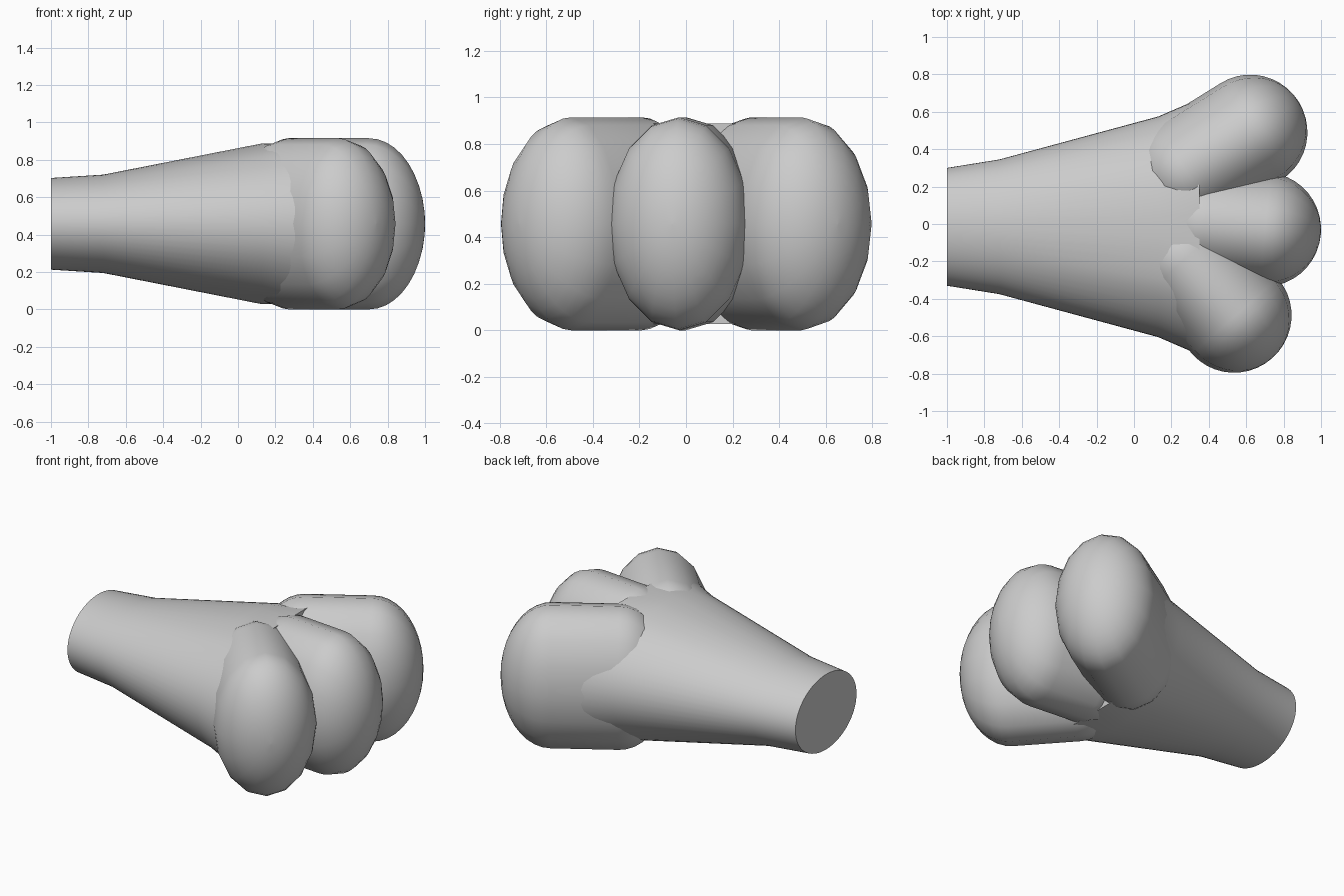
import bpy, bmesh, math
from mathutils import Matrix

cube = bpy.data.objects.get("Cube")
if cube:
    bpy.data.objects.remove(cube)

grey = bpy.data.materials.new("plain grey")
grey.use_nodes = True
colour = (0.6, 0.6, 0.6, 1)
grey.diffuse_color = colour
grey.node_tree.nodes["Principled BSDF"].inputs["Base Color"].default_value = colour


def loft(name, rings, sides, matrix, limit=10):
    """Skin elliptical rings (x, half width, half height) along local x."""
    bm = bmesh.new()
    loops = []
    for x, w, h in rings:
        loop = []
        for i in range(sides):
            a = 2 * math.pi * i / sides
            z = max(-limit, min(limit, h * math.sin(a)))
            loop.append(bm.verts.new((x, w * math.cos(a), z)))
        loops.append(loop)
    for a, b in zip(loops, loops[1:]):
        for i in range(sides):
            j = (i + 1) % sides
            bm.faces.new((a[i], a[j], b[j], b[i]))
    bm.faces.new(loops[0])
    bm.faces.new(loops[-1])
    bmesh.ops.remove_doubles(bm, verts=bm.verts, dist=0.0001)
    bmesh.ops.recalc_face_normals(bm, faces=bm.faces)
    bm.transform(matrix)
    mesh = bpy.data.meshes.new(name)
    bm.to_mesh(mesh)
    bm.free()
    mesh.materials.append(grey)
    obj = bpy.data.objects.new(name, mesh)
    bpy.context.collection.objects.link(obj)
    bpy.ops.object.select_all(action="DESELECT")
    obj.select_set(True)
    bpy.context.view_layer.objects.active = obj
    bpy.ops.object.shade_smooth_by_angle(angle=math.radians(40))


def toe(name, back, tip):
    """Tall capsule running from the back centre to the tip centre."""
    dx, dy = tip[0] - back[0], tip[1] - back[1]
    length = math.hypot(dx, dy)
    radius, width, height, steps = 0.3, 0.305, 0.4575, 10
    rings = []
    for start, first in ((0, -1), (length, 0)):
        for k in range(steps + 1):
            a = (first + k / steps) * math.pi / 2
            c = max(math.cos(a), 0.005)
            rings.append((start + radius * math.sin(a), width * c, height * c))
    matrix = Matrix.Translation((back[0], back[1], height)) @ Matrix.Rotation(
        math.atan2(dy, dx), 4, "Z")
    loft(name, rings, 16, matrix)


# Flared leg, flattened above and below where it widens into the paw
leg_rings = [(-1, 0.315, 0.245), (-0.72, 0.36, 0.263),
             (0.13, 0.59, 0.432), (0.35, 0.685, 0.5)]
loft("leg", leg_rings, 64, Matrix.Translation((0, -0.015, 0.4575)), limit=0.43)

# Three spread toes
toe("left_toe", (0.28, 0.28), (0.626, 0.495))
toe("middle_toe", (0.38, 0), (0.7, -0.03))
toe("right_toe", (0.27, -0.19), (0.54, -0.493))
